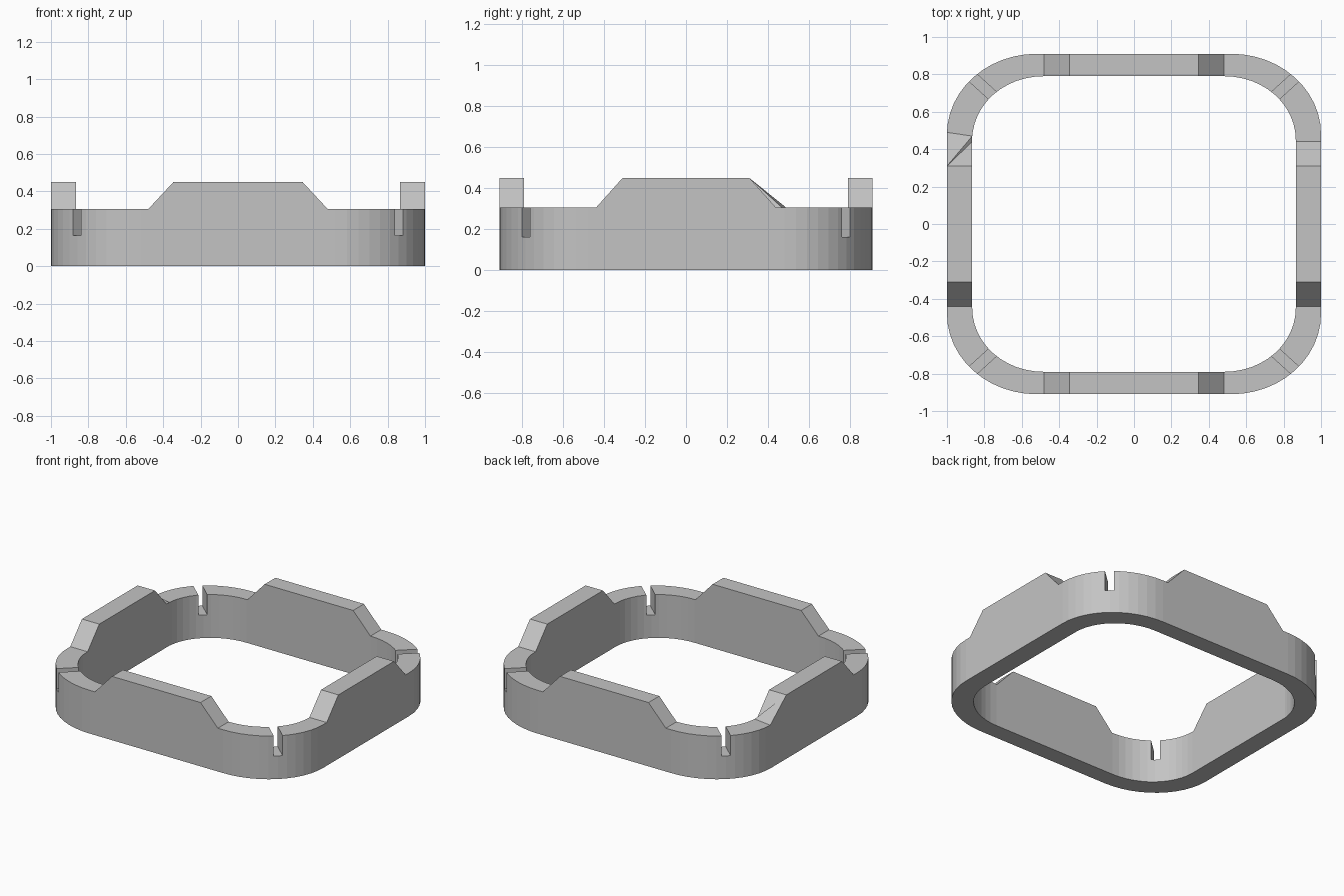
import bpy, bmesh, math

cube = bpy.data.objects.get("Cube")
if cube:
    bpy.data.objects.remove(cube)

HIGH, LOW, SLOT_FLOOR = 0.45, 0.305, 0.163
OUT_X, OUT_Y, IN_X, IN_Y = 1.0, 0.91, 0.865, 0.79
SEGMENTS = 12

grey = bpy.data.materials.new("plain grey")
grey.use_nodes = True
colour = (0.55, 0.55, 0.55, 1)
grey.diffuse_color = colour
grey.node_tree.nodes["Principled BSDF"].inputs["Base Color"].default_value = colour


def quarter(sx, sy):
    """Columns (outer, inner) around one corner, from the x side to the y side."""
    cols = [((OUT_X, 0.31, HIGH), (IN_X, 0.31, HIGH)),
            ((OUT_X, 0.44, LOW), (IN_X, 0.44, LOW))]
    for i in range(SEGMENTS + 1):
        a = math.pi / 2 * i / SEGMENTS
        c, s = math.cos(a), math.sin(a)
        cols.append(((0.52 + 0.48 * c, 0.48 + 0.43 * s, LOW),
                     (0.485 + 0.38 * c, 0.45 + 0.34 * s, LOW)))
    cols += [((0.48, OUT_Y, LOW), (0.48, IN_Y, LOW)),
             ((0.345, OUT_Y, HIGH), (0.345, IN_Y, HIGH))]
    # one ramp is skewed at the back right corner
    if sx < 0 < sy:
        cols[1] = (cols[0][0], cols[1][1])
        cols[2] = ((OUT_X, 0.49, LOW), (IN_X, 0.47, LOW))
    cols = [tuple((x * sx, y * sy, z) for x, y, z in col) for col in cols]
    return cols if sx * sy > 0 else cols[::-1]


# ring body with raised sides and lower corners
columns = []
for sx, sy in ((1, 1), (-1, 1), (-1, -1), (1, -1)):
    columns += quarter(sx, sy)

bm = bmesh.new()
cache = {}


def vert(p):
    key = tuple(round(v, 4) for v in p)
    if key not in cache:
        cache[key] = bm.verts.new(p)
    return cache[key]


def face(*points):
    verts = list(dict.fromkeys(vert(p) for p in points))
    if len(verts) > 2:
        bm.faces.new(verts)


def floor(p):
    return (p[0], p[1], 0)


for k, (o0, i0) in enumerate(columns):
    o1, i1 = columns[(k + 1) % len(columns)]
    face(floor(o0), floor(o1), o1, o0)
    face(i0, i1, floor(i1), floor(i0))
    face(o0, o1, i0)
    face(i0, o1, i1)
    face(floor(i0), floor(i1), floor(o1), floor(o0))

bmesh.ops.recalc_face_normals(bm, faces=bm.faces)
mesh = bpy.data.meshes.new("ring_frame")
bm.to_mesh(mesh)
bm.free()
mesh.materials.append(grey)
ring = bpy.data.objects.new("ring_frame", mesh)
bpy.context.collection.objects.link(ring)

# diagonal slot cutters, one through each corner
bm = bmesh.new()
for sx in (1, -1):
    for sy in (1, -1):
        base = []
        for along, side in ((-1, -1), (1, -1), (1, 1), (-1, 1)):
            x = 0.809 + 0.11 * along + 0.0185 * side
            y = 0.735 + 0.1 * along - 0.0215 * side
            base.append(bm.verts.new((x * sx, y * sy, SLOT_FLOOR)))
        bottom = bm.faces.new(base)
        grown = bmesh.ops.extrude_face_region(bm, geom=[bottom], use_keep_orig=True)
        tops = [v for v in grown["geom"] if isinstance(v, bmesh.types.BMVert)]
        bmesh.ops.translate(bm, verts=tops, vec=(0, 0, 0.3))
bmesh.ops.recalc_face_normals(bm, faces=bm.faces)
cut_mesh = bpy.data.meshes.new("slot_cutters")
bm.to_mesh(cut_mesh)
bm.free()
cut_mesh.materials.append(grey)
cutter = bpy.data.objects.new("slot_cutters", cut_mesh)
bpy.context.collection.objects.link(cutter)
cutter.hide_render = True
cutter.hide_set(True)
cutter.display_type = 'WIRE'

slots = ring.modifiers.new("corner_slots", 'BOOLEAN')
slots.operation = 'DIFFERENCE'
slots.solver = 'EXACT'
slots.object = cutter
